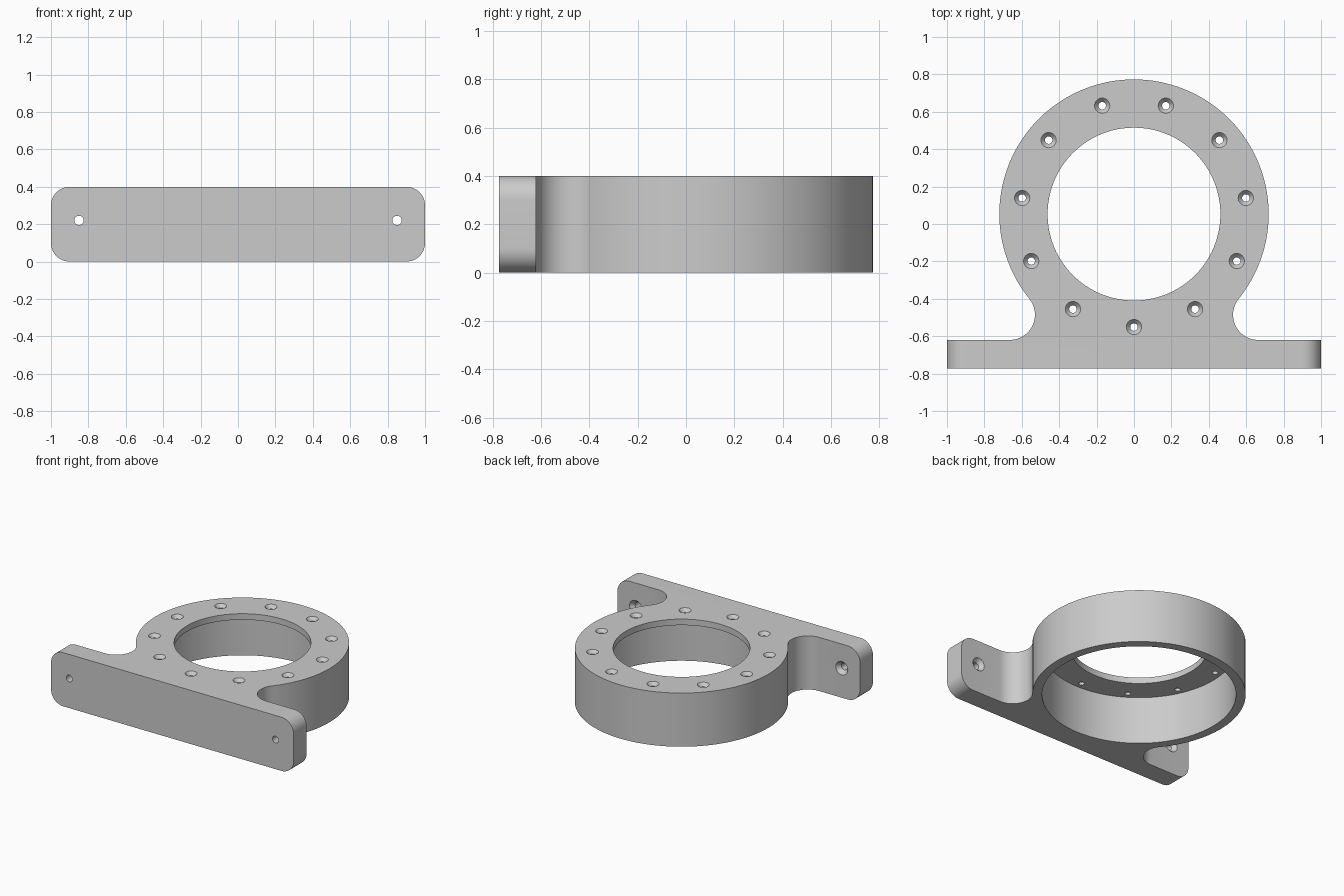
import bpy, bmesh
from math import sin, cos, pi, radians, atan2, sqrt
from mathutils import Matrix, Vector

if "Cube" in bpy.data.objects:
    bpy.data.objects.remove(bpy.data.objects["Cube"], do_unlink=True)

HEIGHT, FRONT, PLATE_BACK = 0.4, -0.773, -0.62
RING_Y, RING_R, BORE_R, POCKET_R = 0.053, 0.72, 0.462, 0.655
FLANGE, FILLET = 0.045, 0.135

metal = bpy.data.materials.new("grey metal")
metal.use_nodes = True
grey = (0.6, 0.6, 0.6, 1)
metal.diffuse_color = grey
metal.node_tree.nodes["Principled BSDF"].inputs["Base Color"].default_value = grey


def make_object(name, bm):
    bmesh.ops.recalc_face_normals(bm, faces=bm.faces)
    mesh = bpy.data.meshes.new(name)
    bm.to_mesh(mesh)
    bm.free()
    obj = bpy.data.objects.new(name, mesh)
    bpy.context.collection.objects.link(obj)
    mesh.materials.append(metal)
    return obj


def arc(cx, cy, r, start, end, steps):
    angles = [start + (end - start) * i / steps for i in range(steps + 1)]
    return [(cx + r * cos(a), cy + r * sin(a)) for a in angles]


def add_lathe(bm, profile, matrix, sides):
    """Closed solid of revolution around local z, from (radius, z) pairs."""
    rings = [[bm.verts.new(matrix @ Vector((x, y, z)))
              for x, y in arc(0, 0, r, 0, 2 * pi, sides)[:-1]] for r, z in profile]
    for low, high in zip(rings, rings[1:]):
        for i in range(sides):
            j = (i + 1) % sides
            bm.faces.new((low[i], low[j], high[j], high[i]))
    bm.faces.new(rings[0])
    bm.faces.new(rings[-1])


def cut(target, cutter):
    cutter.hide_render = True
    mod = target.modifiers.new("cut", 'BOOLEAN')
    mod.operation, mod.solver, mod.object = 'DIFFERENCE', 'EXACT', cutter
    bpy.context.view_layer.objects.active = target
    bpy.ops.object.modifier_apply(modifier=mod.name)
    bpy.data.objects.remove(cutter, do_unlink=True)


# Outline: mounting plate flowing into the ring through tangent fillets
fillet_y = PLATE_BACK + FILLET
drop = RING_Y - fillet_y
fillet_x = sqrt((RING_R + FILLET) ** 2 - drop ** 2)
tilt = atan2(drop, fillet_x)
right = [(1, FRONT), (1, PLATE_BACK)]
right += arc(fillet_x, fillet_y, FILLET, 1.5 * pi, pi - tilt, 16)
ring = arc(0, RING_Y, RING_R, -tilt, pi + tilt, 96)
outline = right + ring[1:-1] + [(-x, y) for x, y in reversed(right)]

bm = bmesh.new()
base = bm.faces.new([bm.verts.new((x, y, 0)) for x, y in outline])
top = bmesh.ops.extrude_face_region(bm, geom=[base])["geom"]
bmesh.ops.translate(bm, vec=(0, 0, HEIGHT),
                    verts=[v for v in top if isinstance(v, bmesh.types.BMVert)])

# Rounded ends of the plate
corners = [e for e in bm.edges
           if all(abs(v.co.x) > 0.99 for v in e.verts)
           and abs(e.verts[0].co.z - e.verts[1].co.z) < 0.01
           and abs(e.verts[0].co.x - e.verts[1].co.x) < 0.01]
bmesh.ops.bevel(bm, geom=corners, offset=0.1, segments=12, profile=0.5, affect='EDGES')
bracket = make_object("ring_bracket", bm)

# Bore through the top flange, wider pocket below
bm = bmesh.new()
ledge = HEIGHT - FLANGE
add_lathe(bm, [(POCKET_R, -0.1), (POCKET_R, ledge), (BORE_R, ledge), (BORE_R, 0.5)],
          Matrix.Translation((0, RING_Y, 0)), 96)
cut(bracket, make_object("bore_cutter", bm))

# Countersunk screw holes around the flange and in the plate ears
bm = bmesh.new()
for k in range(11):
    a = -pi / 2 + k * 2 * pi / 11
    place = Matrix.Translation((0.604 * cos(a), RING_Y + 0.604 * sin(a), HEIGHT))
    add_lathe(bm, [(0.02, -0.1), (0.02, -0.024), (0.041, 0), (0.041, 0.05)], place, 24)
for x in (-0.85, 0.85):
    place = Matrix.Translation((x, PLATE_BACK, 0.22)) @ Matrix.Rotation(radians(-90), 4, 'X')
    add_lathe(bm, [(0.025, -0.3), (0.025, -0.03), (0.05, 0), (0.05, 0.05)], place, 24)
cut(bracket, make_object("screw_hole_cutter", bm))

bpy.ops.object.select_all(action='DESELECT')
bracket.select_set(True)
bpy.context.view_layer.objects.active = bracket
bpy.ops.object.shade_smooth_by_angle(angle=radians(30))
